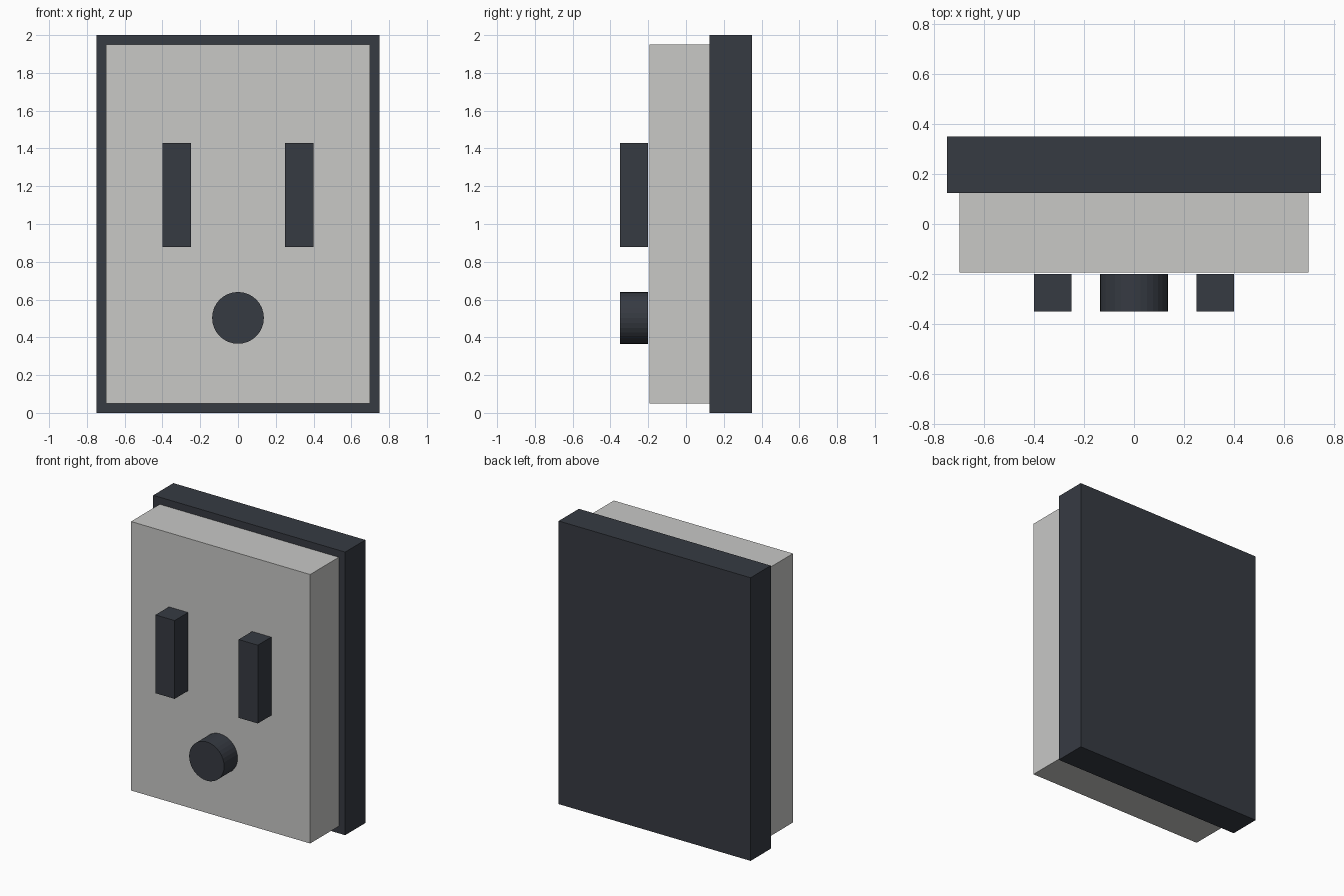
import bpy
import math

cube = bpy.data.objects.get("Cube")
if cube:
    bpy.data.objects.remove(cube, do_unlink=True)


def material(name, colour):
    mat = bpy.data.materials.new(name)
    mat.use_nodes = True
    mat.diffuse_color = colour
    bsdf = next(n for n in mat.node_tree.nodes if n.type == 'BSDF_PRINCIPLED')
    bsdf.inputs["Base Color"].default_value = colour
    return mat


charcoal = material("charcoal", (0.037, 0.043, 0.055, 1))
light_grey = material("light_grey", (0.578, 0.578, 0.565, 1))


def box(name, low, high, mat):
    centre = [(a + b) / 2 for a, b in zip(low, high)]
    bpy.ops.mesh.primitive_cube_add(size=1, location=centre)
    obj = bpy.context.object
    obj.name = name
    obj.scale = [b - a for a, b in zip(low, high)]
    bpy.ops.object.transform_apply(location=False, rotation=False, scale=True)
    obj.data.materials.append(mat)
    return obj


# Backing slab and the face plate in front of it
box("back_plate", (-0.75, 0.125, 0), (0.75, 0.35, 2), charcoal)
box("face_plate", (-0.7, -0.194, 0.05), (0.7, 0.125, 1.95), light_grey)

# Pair of flat blades, just clear of the face plate
for side, x in (("left", 0.325), ("right", -0.325)):
    box(side + "_blade", (x - 0.075, -0.35, 0.877),
        (x + 0.075, -0.2, 1.43), charcoal)

# Round pin below the blades
bpy.ops.mesh.primitive_cylinder_add(
    vertices=32, radius=0.137, depth=0.15,
    location=(0, -0.275, 0.503), rotation=(math.pi / 2, 0, 0))
pin = bpy.context.object
pin.name = "round_pin"
pin.data.materials.append(charcoal)
